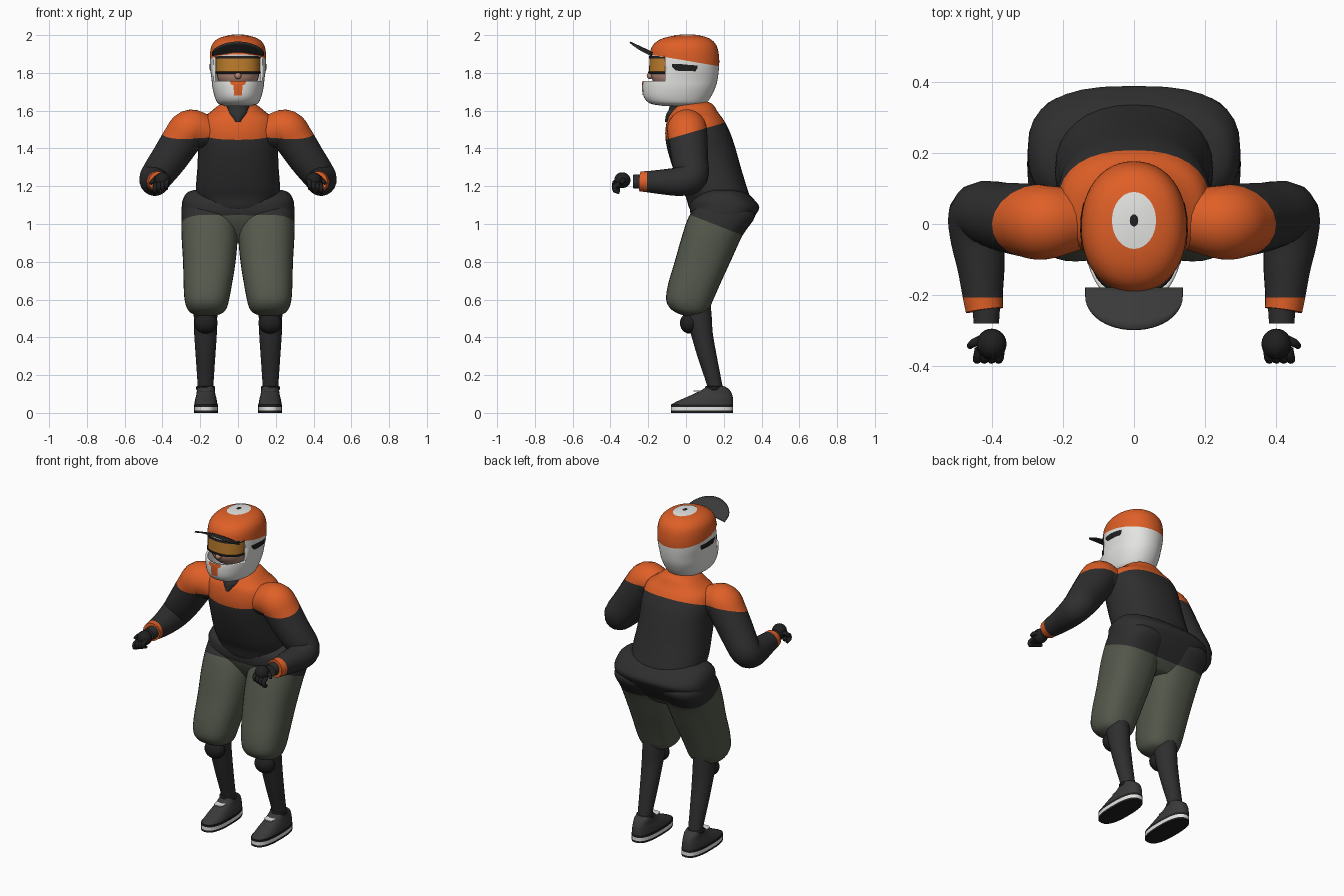
import bpy, bmesh, math
from mathutils import Vector
from mathutils.bvhtree import BVHTree

if "Cube" in bpy.data.objects:
    bpy.data.objects.remove(bpy.data.objects["Cube"])


def mat(name, r, g, b):
    m = bpy.data.materials.new(name)
    m.diffuse_color = (r, g, b, 1)
    m.use_nodes = True
    m.node_tree.nodes["Principled BSDF"].inputs["Base Color"].default_value = m.diffuse_color
    return m


ORANGE = mat("orange", .74, .115, .02)
SHIRT = mat("charcoal", .028, .028, .028)
OLIVE = mat("olive", .09, .10, .073)
WHITE = mat("white", .78, .78, .76)
BLACK = mat("black", .014, .014, .014)
GREY = mat("dark_grey", .042, .042, .042)
SKIN = mat("skin", .45, .25, .19)
LENS = mat("amber", .50, .20, .025)


def finish(name, bm, mats, rule=None, mirror=False, thick=0):
    """Colour faces by rule, smooth with sharp edges, add modifiers."""
    for f in bm.faces:
        f.smooth = True
        if rule:
            f.material_index = rule(f.calc_center_median())
    for e in bm.edges:
        e.smooth = e.calc_face_angle(0) < .75
    me = bpy.data.meshes.new(name)
    bm.to_mesh(me)
    bm.free()
    ob = bpy.data.objects.new(name, me)
    bpy.context.collection.objects.link(ob)
    for m in mats:
        me.materials.append(m)
    if thick:
        s = ob.modifiers.new("thickness", 'SOLIDIFY')
        s.thickness, s.offset = thick, -1
    if mirror:
        ob.modifiers.new("mirror", 'MIRROR')
    return ob


def spline(rows, k):
    out = []
    for i in range(len(rows) - 1):
        a, b, c, d = (rows[max(0, min(len(rows) - 1, i + o))] for o in (-1, 0, 1, 2))
        for s in range(k):
            t = s / k
            out.append(tuple(.5 * (2*q + (r-p)*t + (2*p-5*q+4*r-w)*t*t + (3*q-p-3*r+w)*t**3)
                             for p, q, r, w in zip(a, b, c, d)))
    return out + [tuple(rows[-1])]


def oval(row, n=32):
    """Level ring: centre x, height, half width, front y, back y, squareness."""
    cx, z, w, yf, yb, p = row
    pts = []
    for i in range(n):
        a = math.tau * i / n
        c, s = math.cos(a), math.sin(a)
        pts.append(Vector((cx + w * math.copysign(abs(c) ** (2/p), c),
                           (yf+yb)/2 + (yb-yf)/2 * math.copysign(abs(s) ** (2/p), s), z)))
    return pts


def skin_rings(rings, cuts=()):
    bm = bmesh.new()
    vs = [[bm.verts.new(p) for p in r] for r in rings]
    n = len(vs[0])
    for a, b in zip(vs, vs[1:]):
        for i in range(n):
            bm.faces.new((a[i], a[(i+1) % n], b[(i+1) % n], b[i]))
    bm.faces.new(vs[0])
    bm.faces.new(vs[-1])
    bmesh.ops.recalc_face_normals(bm, faces=bm.faces[:])
    for co, no in cuts:
        bmesh.ops.bisect_plane(bm, geom=bm.verts[:] + bm.edges[:] + bm.faces[:],
                               plane_co=co, plane_no=no)
    return bm


def stack(name, rows, mats, k=4, cuts=(), rule=None, mirror=False):
    rings = [oval(r) for r in spline(rows, k)]
    return finish(name, skin_rings(rings, cuts), mats, rule, mirror)


def tube(name, path, mats, k=4, n=20, cuts=(), rule=None):
    rows = spline(path, k)
    pts = [Vector(r[:3]) for r in rows]
    rings, u = [], None
    for i, p in enumerate(pts):
        t = (pts[min(i+1, len(pts)-1)] - pts[max(i-1, 0)]).normalized()
        u = t.orthogonal() if u is None else u - t * u.dot(t)
        u.normalize()
        v = t.cross(u)
        rings.append([p + rows[i][3] * (u * math.cos(math.tau*j/n) + v * math.sin(math.tau*j/n))
                      for j in range(n)])
    return finish(name, skin_rings(rings, cuts), mats, rule, True)


def ball(name, c, r, m, mirror=False):
    bm = bmesh.new()
    bmesh.ops.create_uvsphere(bm, u_segments=24, v_segments=14, radius=1)
    for v in bm.verts:
        v.co = Vector(c) + Vector(a * b for a, b in zip(v.co, r))
    return finish(name, bm, [m], None, mirror)


def sheet(name, grid, m, facing, mirror=False, thick=0):
    bm = bmesh.new()
    vs = [[bm.verts.new(p) for p in row] for row in grid]
    for a, b in zip(vs, vs[1:]):
        for i in range(len(a) - 1):
            bm.faces.new((a[i], a[i+1], b[i+1], b[i]))
    bm.normal_update()
    if sum(f.normal.dot(Vector(facing)) for f in bm.faces) < 0:
        bmesh.ops.reverse_faces(bm, faces=bm.faces[:])
    return finish(name, bm, [m], None, mirror, thick)


# Torso with orange yoke
YOKE = ((0, 0, 1.477), (0, -.29, 1))
yoke = lambda c: int(c.z > 1.477 + .29 * c.y)
torso = [(1.06, .12, .06, .25), (1.08, .18, .02, .30), (1.14, .215, 0, .335),
         (1.20, .222, -.03, .32), (1.30, .215, -.07, .29), (1.40, .212, -.10, .262),
         (1.48, .215, -.11, .235), (1.55, .20, -.10, .20), (1.59, .15, -.08, .17),
         (1.63, .10, -.05, .145), (1.645, .06, -.02, .12)]
stack("torso", [(0, *r, 2.3) for r in torso], [SHIRT, ORANGE], cuts=[YOKE], rule=yoke)
stack("neck", [(0, 1.54, .022, -.112, 0, 2), (0, 1.58, .055, -.105, .02, 2),
               (0, 1.61, .062, -.09, .03, 2), (0, 1.68, .065, -.08, .03, 2)], [SHIRT])

# Arms with orange shoulder and cuff
tube("arm", [(.12, .02, 1.47, .08), (.20, .01, 1.495, .096), (.255, .005, 1.50, .106),
             (.295, .01, 1.45, .104), (.365, .02, 1.345, .097), (.432, .03, 1.252, .087),
             (.44, -.03, 1.226, .078), (.43, -.12, 1.223, .067), (.425, -.20, 1.224, .057),
             (.42, -.242, 1.226, .053)], [SHIRT, ORANGE],
     cuts=[YOKE, ((0, -.207, 0), (0, 1, 0))],
     rule=lambda c: int(yoke(c) and c.y > -.15 and c.z > 1.4 or c.y < -.207))
tube("wrist", [(.415, -.22, 1.225, .04), (.415, -.28, 1.225, .036)], [SHIRT], k=1)
ball("palm", (.40, -.337, 1.232), (.042, .043, .042), BLACK, True)
for i in range(4):
    x, z = .375 + .02 * i, 1.232 - .007 * i
    tube("finger", [(x, -.35, z, .013), (x + .004, -.378, z - .012, .013),
                    (x + .006, -.376, z - .034, .012), (x + .004, -.352, z - .044, .009)],
         [BLACK], k=2, n=10)
tube("thumb", [(.425, -.325, 1.23, .015), (.45, -.334, 1.23, .012), (.462, -.343, 1.212, .009)],
     [BLACK], k=2, n=10)

# Hips and baggy shorts, dark above a tilted line
WAIST = ((0, 0, 1.057), (0, .39, 1))
below = lambda c: int(c.z < 1.057 - .39 * c.y)
hips = [(.90, .16, .11, .24), (.94, .23, .08, .285), (1.0, .285, .045, .335), (1.05, .298, .025, .37),
        (1.09, .298, .02, .388), (1.13, .292, .03, .36), (1.165, .27, .07, .32), (1.18, .235, .11, .27)]
stack("hips", [(0, *r, 2.7) for r in hips], [SHIRT, OLIVE], cuts=[WAIST], rule=below)
leg = [(.155, 1.10, .135, .06, .33), (.152, 1.04, .147, .015, .365), (.15, .94, .149, -.02, .30),
       (.152, .80, .139, -.06, .235), (.16, .68, .128, -.095, .18), (.165, .60, .118, -.105, .145),
       (.165, .555, .105, -.085, .125), (.165, .53, .085, -.05, .105), (.165, .515, .05, -.01, .07)]
stack("shorts_leg", [(*r, 2.4) for r in leg], [SHIRT, OLIVE], cuts=[WAIST], rule=below, mirror=True)

# Shins, knee pads and shoes
shin = [(.58, .064, .0, .13), (.50, .062, .0, .137), (.42, .060, .025, .142),
        (.30, .052, .06, .163), (.15, .042, .11, .192), (.11, .042, .115, .20)]
stack("shin", [(.172, *r, 2) for r in shin], [SHIRT], mirror=True)
ball("knee_pad", (.17, .018, .475), (.062, .05, .055), BLACK, True)
stack("sock_cuff", [(.172, z, w, .151 - w, .151 + w, 2) for z, w in
                    ((.12, .044), (.125, .05), (.138, .05), (.143, .044))], [BLACK], k=1, mirror=True)
stack("sole", [(.17, z, .063, -.08, .25, 2.6) for z in (0, .012, .032, .045)],
      [BLACK, WHITE], k=1, rule=lambda c: int(.013 < c.z < .031), mirror=True)
shoe = [(.045, .061, -.077, .25), (.06, .059, -.05, .25), (.08, .055, -.005, .248),
        (.10, .05, .04, .243), (.125, .047, .09, .228), (.14, .044, .105, .205)]
stack("shoe", [(.17, *r, 2.5) for r in shoe], [GREY], k=3, mirror=True)
stack("laces", [(.17, z, .03, .04, .12, 4) for z in (.112, .118)], [WHITE], k=1, mirror=True)

# Helmet shell: white below, orange cap, open face
shell = [(1.625, .07, -.12, .075), (1.638, .105, -.19, .105), (1.67, .122, -.222, .13),
         (1.72, .135, -.23, .155), (1.765, .14, -.226, .167), (1.82, .147, -.205, .174),
         (1.87, .149, -.195, .176), (1.92, .146, -.188, .17), (1.955, .134, -.168, .155),
         (1.98, .108, -.13, .128), (1.995, .065, -.075, .085), (2.0, .02, -.015, .035)]
bm = skin_rings([oval((0, *r, 2.15), 48) for r in spline(shell, 4)],
                [((0, 0, 1.865), (0, .17, 1)), ((0, 0, 1.757), (0, 0, 1)),
                 ((0, 0, 1.885), (0, 0, 1)), ((0, -.112, 0), (0, 1, 0))])
surface = BVHTree.FromBMesh(bm)
opening = [f for f in bm.faces if 1.757 < f.calc_center_median().z < 1.885
           and f.calc_center_median().y < -.112]
bmesh.ops.delete(bm, geom=opening, context='FACES')
finish("helmet", bm, [WHITE, ORANGE], lambda c: int(c.z > 1.865 - .17 * c.y), thick=.014)


def decal(name, grid, direction, m, lift=.003, mirror=False):
    """Thin plate laid onto the helmet surface."""
    d = Vector(direction)
    rows = [[surface.ray_cast(Vector(p) - d, d)[0] - d * lift for p in row] for row in grid]
    sheet(name, rows, m, -d, mirror)


def disc(r0, r1, ry0, ry1):
    return [[((r0 + (r1-r0)*j/4) * math.cos(math.tau*i/32),
              .01 + (ry0 + (ry1-ry0)*j/4) * math.sin(math.tau*i/32), 1.9) for i in range(33)]
            for j in range(5)]


decal("crown_patch", disc(.004, .062, .004, .08), (0, 0, -1), WHITE)
decal("crown_vent", disc(.001, .012, .001, .017), (0, 0, -1), BLACK, .005)
decal("side_vent", [[(0, y, lo + (hi - lo) * j / 3) for j in range(4)] for y, lo, hi in
                    ((-.075, 1.835, 1.846), (-.055, 1.812, 1.846), (-.02, 1.81, 1.846),
                     (.02, 1.81, 1.842), (.05, 1.808, 1.84), (.06, 1.825, 1.838))],
      (-1, 0, 0), BLACK, mirror=True)
decal("chin_stripe", [[(w * i / 3, 0, z) for i in range(-3, 4)] for z, w in
                      ((1.68, .02), (1.70, .022), (1.735, .024), (1.74, .04), (1.756, .042))],
      (0, 1, 0), ORANGE)

# Face and goggles
ball("face", (0, -.07, 1.80), (.113, .117, .10), SKIN)
ball("nose", (0, -.19, 1.785), (.018, .018, .018), SKIN)
goggles = [(1.795, .117, -.190), (1.796, .122, -.20), (1.806, .122, -.20), (1.807, .119, -.196),
           (1.876, .119, -.193), (1.877, .122, -.197), (1.889, .122, -.195)]
stack("goggles", [(0, z, w, yf, .03, 2.3) for z, w, yf in goggles], [BLACK, LENS], k=1,
      rule=lambda c: int(1.81 < c.z < 1.87))

# Curved helmet peak
peak = []
for i in range(-12, 13):
    x = .137 * math.sin(i / 12 * math.pi / 2)
    front = -.205 - .09 * math.sqrt(max(0, 1 - (x / .137) ** 2))
    ys = [-.178 + (front + .178) * j / 5 for j in range(6)]
    peak.append([(x, y, 1.912 + .46 * (-.178 - y) - .9 * x * x) for y in ys])
sheet("peak", peak, GREY, (0, 0, 1), thick=.008)
